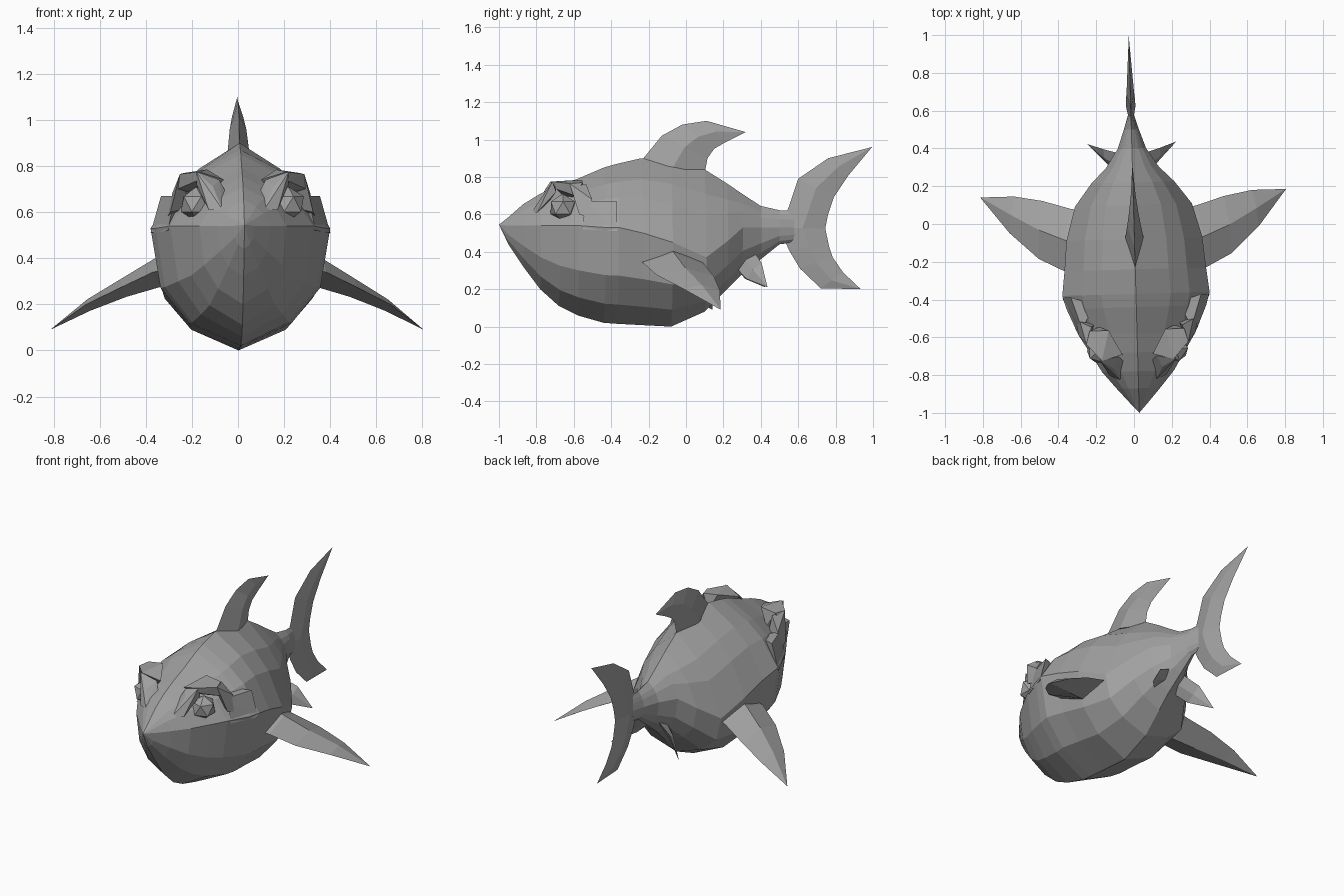
import bpy, bmesh, math
from mathutils import Vector, Matrix

if "Cube" in bpy.data.objects:
    bpy.data.objects.remove(bpy.data.objects["Cube"])

grey = bpy.data.materials.new("fish_grey")
grey.diffuse_color = (0.36, 0.36, 0.36, 1)
grey.use_nodes = True
grey.node_tree.nodes["Principled BSDF"].inputs["Base Color"].default_value = grey.diffuse_color
TURN = Matrix.Rotation(0.028, 3, 'Z')  # whole fish is turned very slightly


def finish(name, bm):
    bmesh.ops.recalc_face_normals(bm, faces=bm.faces)
    for v in bm.verts:
        v.co = TURN @ v.co
    me = bpy.data.meshes.new(name)
    bm.to_mesh(me)
    bm.free()
    me.materials.append(grey)
    ob = bpy.data.objects.new(name, me)
    bpy.context.collection.objects.link(ob)
    return ob


def loft(name, rings):
    """Skin closed rings of points; a one-point ring makes a tip."""
    bm = bmesh.new()
    vs = [[bm.verts.new(p) for p in r] for r in rings]
    for a, b in zip(vs, vs[1:]):
        n = max(len(a), len(b))
        for i in range(n):
            j = (i + 1) % n
            if len(a) == 1:
                bm.faces.new((a[0], b[j], b[i]))
            elif len(b) == 1:
                bm.faces.new((a[i], a[j], b[0]))
            else:
                bm.faces.new((a[i], a[j], b[j], b[i]))
    for r in (vs[0], vs[-1]):
        if len(r) > 2:
            bm.faces.new(r)
    return finish(name, bm)


def hull(name, pts):
    bm = bmesh.new()
    for p in pts:
        bm.verts.new(p)
    res = bmesh.ops.convex_hull(bm, input=bm.verts)
    bmesh.ops.delete(bm, geom=list({g for g in res["geom_interior"]}), context='VERTS')
    return finish(name, bm)


def fin(name, stations, tip, axis):
    """Diamond-section fin: stations are (leading point, trailing point, half thickness)."""
    rings = []
    for a, b, t in stations:
        a, b = Vector(a), Vector(b)
        m, off = a.lerp(b, 0.5), Vector(axis) * t
        rings.append([a, m + off, b, m - off])
    return loft(name, rings + [[tip]])


def flip(pts, s):
    return [(p[0] * s, p[1], p[2]) for p in pts]


# Body: y, top, bottom, half width, height of widest line
stations = [
    (-.95, .585, .44, .045, .54), (-.87, .655, .32, .115, .54),
    (-.78, .71, .20, .19, .54), (-.68, .755, .11, .25, .54),
    (-.58, .79, .06, .31, .54), (-.44, .85, .02, .37, .53),
    (-.37, .87, .015, .39, .53), (-.24, .90, .008, .375, .50),
    (-.08, .885, .0, .36, .45), (.10, .84, .08, .31, .37),
    (.22, .765, .20, .22, .46), (.30, .71, .28, .14, .53),
    (.40, .645, .36, .075, .53), (.50, .622, .44, .04, .53),
    (.58, .62, .45, .015, .53)]
section = [(0, 1), (.47, .72), (.73, .47), (1, 0), (.89, -.5), (.57, -.8), (0, -1)]
rings = [[(0, -1, .545)]]
for y, top, bot, w, mid in stations:
    half = [(u * w, y, mid + v * ((top - mid) if v > 0 else (mid - bot)))
            for u, v in section]
    rings.append(half + flip(half[-2:0:-1], -1))
loft("body", rings)

# Dorsal fin and two tail lobes, thickened sideways
fin("dorsal_fin", [
    ((0, -.24, .885), (0, .10, .82), .048), ((0, -.13, 1.02), (0, .115, .90), .036),
    ((0, -.02, 1.08), (0, .15, .95), .024), ((0, .11, 1.10), (0, .21, .985), .012)],
    (0, .32, 1.04), (1, 0, 0))
fin("tail_upper_lobe", [
    ((0, .50, .53), (0, .745, .525), .025), ((0, .55, .64), (0, .76, .60), .024),
    ((0, .60, .79), (0, .79, .69), .02), ((0, .76, .90), (0, .87, .81), .012)],
    (0, .995, .96), (1, 0, 0))
fin("tail_lower_lobe", [
    ((0, .50, .53), (0, .745, .525), .025), ((0, .55, .41), (0, .765, .43), .024),
    ((0, .61, .31), (0, .785, .37), .02), ((0, .72, .205), (0, .84, .29), .012)],
    (0, .935, .20), (1, 0, 0))

for s, side in ((1, "right"), (-1, "left")):
    # Paired fins
    def paired(name, sts, tip, axis):
        fin(f"{side}_{name}", [(*flip((a, b), s), t) for a, b, t in sts],
            flip([tip], s)[0], flip([axis], s)[0])

    paired("pectoral_fin", [
        ((.32, -.25, .35), (.28, .08, .35), .07),
        ((.375, -.24, .34), (.335, .09, .33), .06),
        ((.51, -.17, .275), (.48, .135, .27), .04),
        ((.66, -.03, .20), (.63, .163, .195), .025)],
        (.81, .163, .09), (.25, 0, 1))
    paired("pelvic_fin", [
        ((.07, .27, .31), (.05, .37, .39), .02),
        ((.13, .32, .255), (.15, .40, .34), .014)],
        (.235, .43, .21), (.6, -.5, .6))

    # Brow shelf, its two ends around the eye, and the gill cover
    hull(f"{side}_brow", flip([
        (.08, -.69, .74), (.19, -.72, .775), (.27, -.63, .765), (.25, -.56, .77),
        (.15, -.56, .785), (.28, -.60, .70), (.20, -.54, .68), (.12, -.66, .70),
        (.20, -.70, .735)], s))
    hull(f"{side}_brow_front", flip([
        (.09, -.83, .61), (.15, -.80, .61), (.10, -.70, .74), (.20, -.72, .775),
        (.20, -.70, .72), (.06, -.74, .66), (.13, -.76, .71)], s))
    hull(f"{side}_brow_rear", flip([
        (.27, -.63, .765), (.28, -.58, .70), (.24, -.54, .76), (.31, -.58, .60),
        (.32, -.52, .58), (.30, -.51, .68), (.22, -.52, .62)], s))
    hull(f"{side}_gill_cover", flip([
        (.32, -.56, .52), (.29, -.55, .67), (.39, -.38, .51), (.345, -.38, .67),
        (.22, -.42, .52), (.22, -.42, .67)], s))

    # Eyeball
    bm = bmesh.new()
    bmesh.ops.create_icosphere(
        bm, subdivisions=1, radius=.075,
        matrix=Matrix.Translation((.20 * s, -.665, .635)))
    finish(f"{side}_eye", bm)
